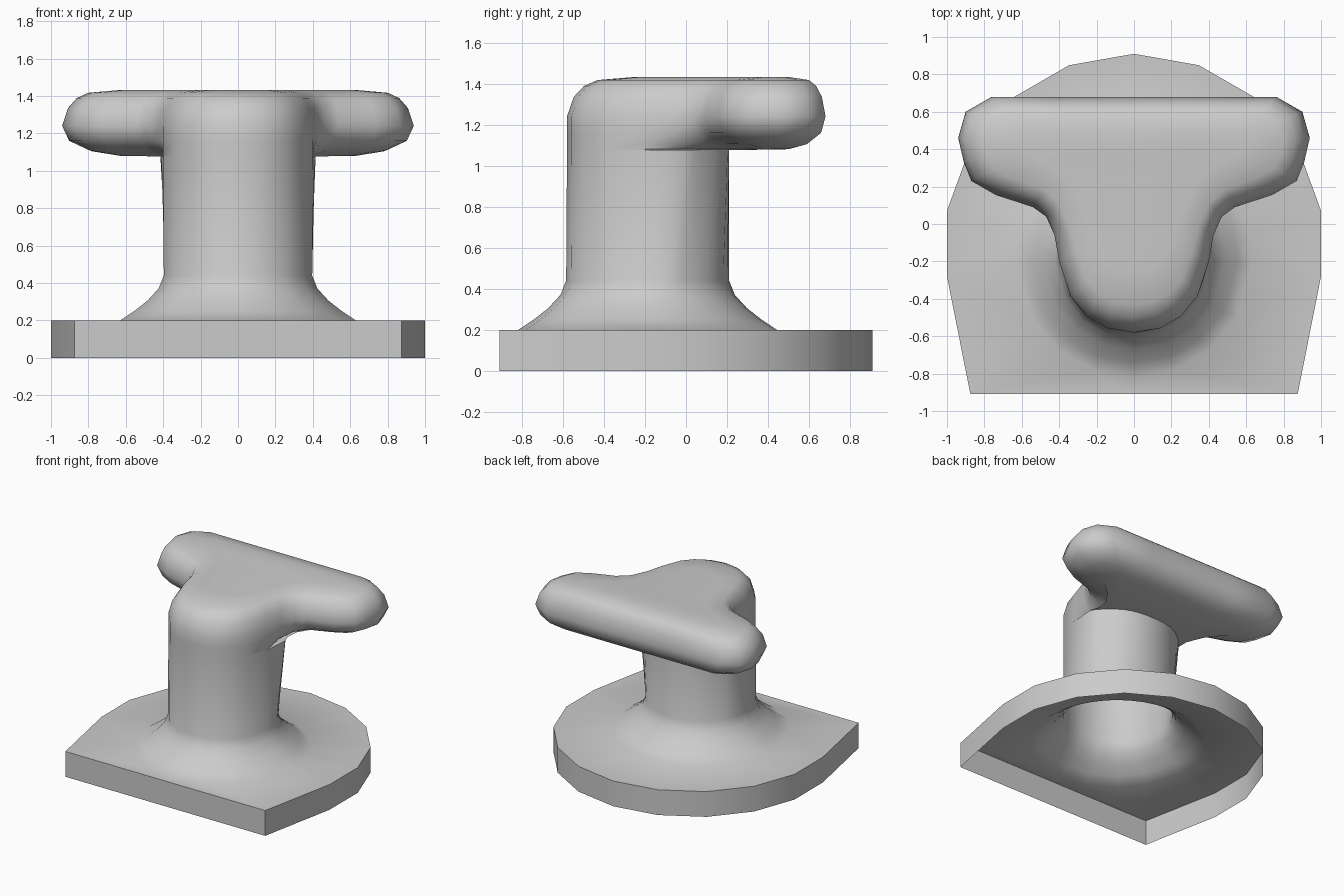
import bpy, bmesh
from math import sin, cos, radians

if "Cube" in bpy.data.objects:
    bpy.data.objects.remove(bpy.data.objects["Cube"])

CY = -0.187  # stem centre in y

# Half outlines on the +x side, running from front centre to back centre
HEAD = [(0, -.58), (.14, -.557), (.25, -.495), (.34, -.385), (.40, -.2), (.425, -.06),
        (.47, .04), (.54, .09), (.74, .155), (.87, .23), (.91, .33), (.94, .46),
        (.9, .6), (.76, .68), (.4, .68), (0, .68)]
CORE = [(0, -.25), (.06, -.24), (.11, -.22), (.15, -.18), (.2, -.08), (.25, .05),
        (.32, .2), (.42, .3), (.53, .35), (.6, .38), (.63, .42), (.63, .45),
        (.6, .48), (.54, .5), (.3, .5), (0, .5)]
STEM_TOP = HEAD[:5] + [(.41, -.08), (.415, 0), (.39, .04), (.35, .08), (.31, .115),
                       (.27, .145), (.23, .17), (.18, .19), (.12, .203), (.06, .21), (0, .21)]
ANGLES = [0, 20, 40, 60, 88, 100, 108, 115, 122, 129, 136, 142, 149, 158, 169, 180]
ARM = [0] * 5 + [.35, .75] + [1] * 9  # how far each point belongs to the arms


def ring(bm, half, z):
    pts = list(half) + [(-x, y) for x, y in reversed(half[1:-1])]
    return [bm.verts.new((x, y, z)) for x, y in pts]


def loft(bm, rings):
    for a, b in zip(rings, rings[1:]):
        n = len(a)
        for i in range(n):
            j = (i + 1) % n
            bm.faces.new((a[i], a[j], b[j], b[i]))


def circle(r):
    return [(r * sin(radians(a)), CY - r * cos(radians(a))) for a in ANGLES]


def head(t, under=False):
    out = []
    for (x, y), (cx, cy), w in zip(HEAD, CORE, ARM):
        k = t * w if under else t
        out.append((x + (cx - x) * k, y + (cy - y) * k))
    return out


bm = bmesh.new()

# Flared foot, stem and rounded T-shaped head in one skin
levels = [(circle(r), z) for r, z in ((.63, .2), (.555, .25), (.485, .305), (.425, .37), (.397, .44))]
levels += [(STEM_TOP, 1.075)]
levels += [(head(t, True), z) for t, z in ((1, 1.08), (.5, 1.105), (.12, 1.16), (0, 1.24))]
levels += [(head(t), z) for t, z in ((.1, 1.335), (.25, 1.388), (.45, 1.417), (1, 1.432))]
rings = [ring(bm, h, z) for h, z in levels]
loft(bm, rings)
bm.faces.new(rings[-1])

# Base plate wall: rounded back, square front, open underneath
R = 1.015
base = [(0, -.91), (.875, -.91)]
base += [(R * cos(radians(a)), -.105 + R * sin(radians(a))) for a in range(-10, 90, 20)] + [(0, .91)]
wall = [ring(bm, base, z) for z in (0, .2)]
loft(bm, wall)

# Flat top of the plate around the foot
edges = []
for loop in (wall[1], rings[0]):
    edges += [bm.edges.get((loop[i - 1], loop[i])) for i in range(len(loop))]
bmesh.ops.triangle_fill(bm, edges=edges, use_beauty=True, normal=(0, 0, 1))
bmesh.ops.recalc_face_normals(bm, faces=bm.faces)

mesh = bpy.data.meshes.new("pedestal_handle")
bm.to_mesh(mesh)
bm.free()
obj = bpy.data.objects.new("pedestal_handle", mesh)
bpy.context.collection.objects.link(obj)
bpy.context.view_layer.objects.active = obj
obj.select_set(True)
bpy.ops.object.shade_smooth_by_angle(angle=radians(55))
